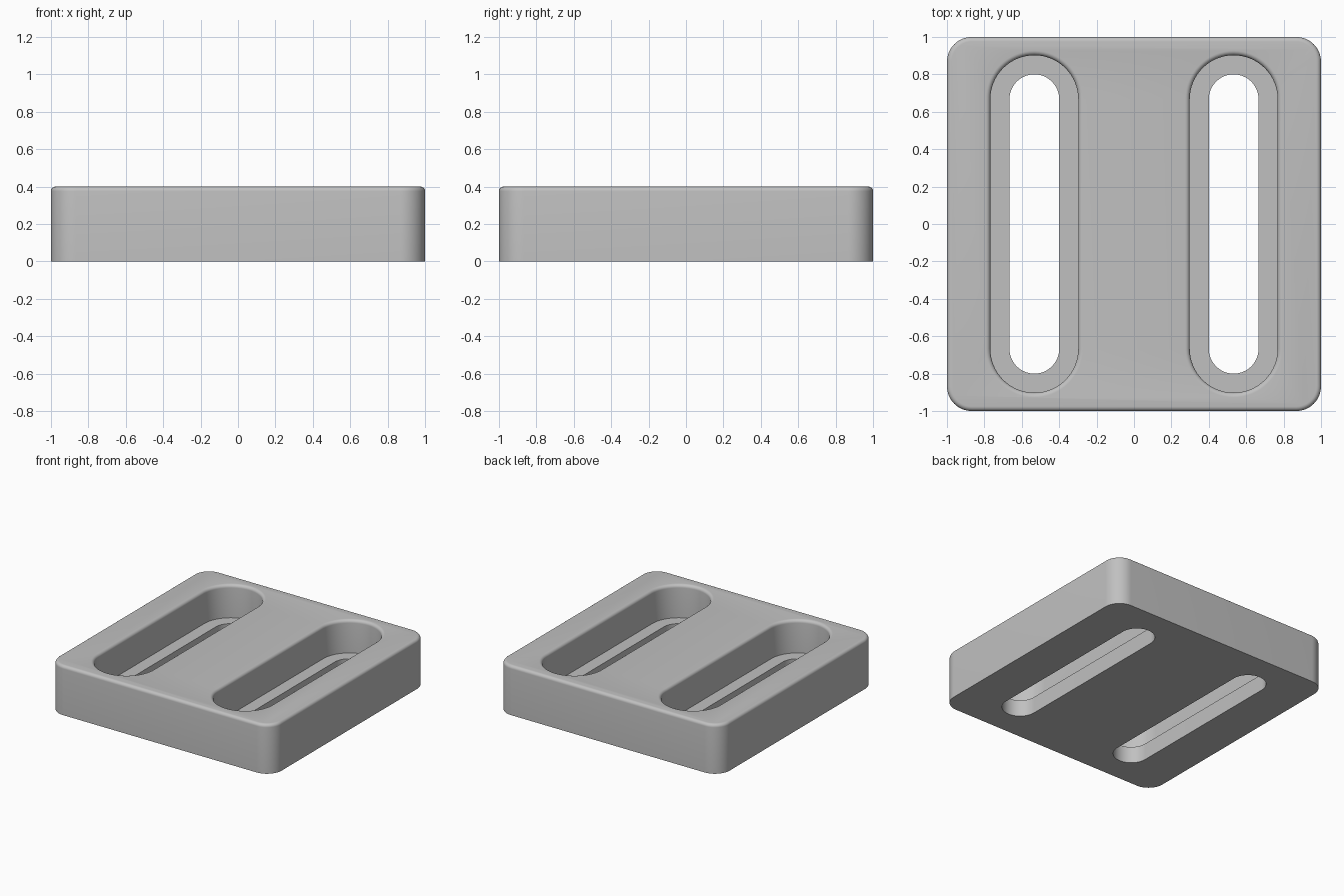
import bpy, bmesh
from math import sin, cos, pi, radians

cube = bpy.data.objects.get("Cube")
if cube:
    bpy.data.objects.remove(cube, do_unlink=True)

HEIGHT = 0.4
LEDGE = 0.133
FILLET = 0.025
ARC = 6            # steps in each edge rounding
CORNER = 16        # steps in each corner

grey = bpy.data.materials.new("plain grey")
grey.use_nodes = True
grey.diffuse_color = (0.53, 0.53, 0.53, 1)
grey.node_tree.nodes["Principled BSDF"].inputs["Base Color"].default_value = grey.diffuse_color


def ring(bm, x, hx, hy, radius, z):
    """Rounded rectangle of vertices at height z."""
    verts = []
    for i, (sx, sy) in enumerate([(1, 1), (-1, 1), (-1, -1), (1, -1)]):
        for k in range(CORNER + 1):
            a = (i + k / CORNER) * pi / 2
            verts.append(bm.verts.new((x + sx * (hx - radius) + radius * cos(a),
                                       sy * (hy - radius) + radius * sin(a), z)))
    return verts


def loft(name, x, hx, hy, radius, profile):
    """Closed solid from (outward offset, height) steps of one rounded outline."""
    bm = bmesh.new()
    rings = [ring(bm, x, hx + d, hy + d, radius + d, z) for d, z in profile]
    for lo, hi in zip(rings, rings[1:]):
        for j in range(len(lo)):
            n = (j + 1) % len(lo)
            bm.faces.new((lo[j], lo[n], hi[n], hi[j]))
    bm.faces.new(rings[0][::-1])
    bm.faces.new(rings[-1])
    bmesh.ops.remove_doubles(bm, verts=bm.verts, dist=1e-5)
    bmesh.ops.recalc_face_normals(bm, faces=bm.faces)
    mesh = bpy.data.meshes.new(name)
    bm.to_mesh(mesh)
    bm.free()
    mesh.materials.append(grey)
    obj = bpy.data.objects.new(name, mesh)
    bpy.context.collection.objects.link(obj)
    return obj


def fillet(offset, side):
    """Quarter round ending at the top face; side -1 turns inward, +1 outward."""
    steps = [k / ARC * pi / 2 for k in range(ARC + 1)]
    return [(offset + side * FILLET * (1 - cos(a)), HEIGHT - FILLET * (1 - sin(a)))
            for a in steps]


# Plate with rounded corners and a rounded top edge
plate = loft("slotted_plate", 0, 1, 1, 0.133, [(0, 0)] + fillet(0, -1))
bpy.context.view_layer.objects.active = plate
plate.select_set(True)

# Two stepped slots: narrow through slot, ledge, wide recess with rounded rim
slot = [(0, -0.1), (0, LEDGE), (0.102, LEDGE)] + fillet(0.102, 1)
slot.append((slot[-1][0], HEIGHT + 0.1))
for side, x in (("left", 0.533), ("right", -0.533)):
    cutter = loft(side + "_slot_cutter", x, 0.133, 0.8, 0.133, slot)
    cutter.hide_render = True
    cut = plate.modifiers.new(side + "_slot", "BOOLEAN")
    cut.operation = "DIFFERENCE"
    cut.solver = "EXACT"
    cut.object = cutter
    bpy.ops.object.modifier_apply(modifier=cut.name)
    bpy.data.objects.remove(cutter, do_unlink=True)

bpy.ops.object.shade_smooth_by_angle(angle=radians(35))
